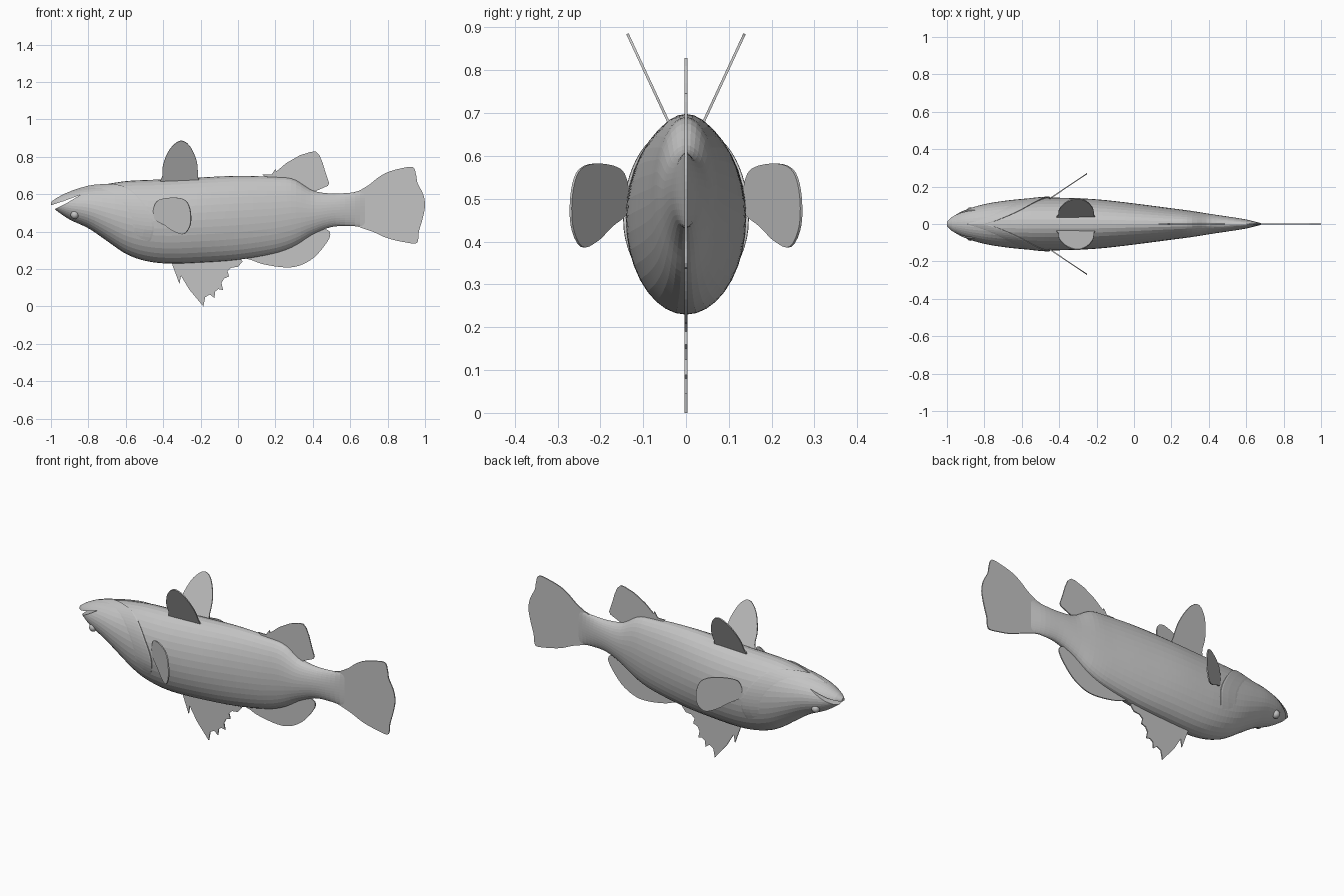
import bpy
import bmesh
import math
from mathutils import Vector

if "Cube" in bpy.data.objects:
    bpy.data.objects.remove(bpy.data.objects["Cube"], do_unlink=True)

grey = bpy.data.materials.new("plain grey")
grey.use_nodes = True
grey.diffuse_color = (0.55, 0.55, 0.55, 1)
grey.node_tree.nodes["Principled BSDF"].inputs["Base Color"].default_value = grey.diffuse_color

# Body stations: x, top height, bottom height, half width
STATIONS = [
    (-1.0, .558, .538, .012), (-.97, .58, .512, .04), (-.9, .614, .465, .076),
    (-.8, .64, .418, .106), (-.7, .655, .35, .123), (-.6, .67, .282, .134),
    (-.5, .676, .245, .14), (-.38, .68, .23, .14), (-.2, .69, .235, .132),
    (0, .698, .25, .11), (.2, .692, .285, .084), (.3, .68, .322, .071),
    (.4, .62, .385, .055), (.5, .604, .425, .04), (.6, .608, .43, .024),
    (.68, .615, .425, .004),
]
# Rear edge of the gill cover: angle around the body, x
GILL_EDGE = [(-40, -.48), (-5, -.45), (23, -.5), (55, -.6), (75, -.7), (90, -.79)]


def interpolate(rows, key):
    """Smooth interpolation of table rows by their first column."""
    key = min(max(key, rows[0][0]), rows[-1][0])
    i = next(k for k in range(len(rows) - 1) if key <= rows[k + 1][0])

    def slope(k, col):
        a, b = rows[max(k - 1, 0)], rows[min(k + 1, len(rows) - 1)]
        return (b[col] - a[col]) / (b[0] - a[0])

    a, b = rows[i], rows[i + 1]
    d = b[0] - a[0]
    t = (key - a[0]) / d
    s = t * t * (3 - 2 * t)
    return [a[c] + (b[c] - a[c]) * s
            + d * t * (1 - t) * ((1 - t) * slope(i, c) - t * slope(i + 1, c))
            for c in range(1, len(a))]


def skin(x, angle, offset=0):
    """Point on the body surface, pushed out by an offset."""
    top, bottom, half = interpolate(STATIONS, x)
    return Vector((x, (half + offset) * math.cos(angle),
                   (top + bottom) / 2 + ((top - bottom) / 2 + offset) * math.sin(angle)))


def make(name, bm):
    bmesh.ops.recalc_face_normals(bm, faces=bm.faces)
    mesh = bpy.data.meshes.new(name)
    bm.to_mesh(mesh)
    bm.free()
    mesh.materials.append(grey)
    obj = bpy.data.objects.new(name, mesh)
    bpy.context.collection.objects.link(obj)
    return obj


def loft(name, rings, closed):
    bm = bmesh.new()
    rows = [[bm.verts.new(p) for p in ring] for ring in rings]
    count = len(rows[0])
    for a, b in zip(rows, rows[1:]):
        for j in range(count if closed else count - 1):
            k = (j + 1) % count
            bm.faces.new((a[j], a[k], b[k], b[j]))
    if closed:
        bm.faces.new(rows[0])
        bm.faces.new(rows[-1])
    return make(name, bm)


def rounded(points):
    """Closed smooth outline through the points."""
    pts = [Vector(p) for p in points]
    n = len(pts)
    out = []
    for i in range(n):
        a, b, c, d = (pts[(i + k) % n] for k in (-1, 0, 1, 2))
        for t in (0, .25, .5, .75):
            out.append(b + (c - a) * t / 2 + (a * 2 - b * 5 + c * 4 - d) * t ** 2 / 2
                       + (b * 3 - a - c * 3 + d) * t ** 3 / 2)
    return out


def fin(name, outline, depth=lambda x, z: 0, thickness=.006):
    """Thin fin drawn in side profile, leaning by a depth rule."""
    bm = bmesh.new()
    bm.faces.new([bm.verts.new((x, depth(x, z), z)) for x, z in outline])
    obj = make(name, bm)
    solid = obj.modifiers.new("thickness", "SOLIDIFY")
    solid.thickness = thickness
    solid.offset = 0
    return obj


# Body
SIDES, RINGS = 36, 72
first, last = STATIONS[0][0], STATIONS[-1][0]
body = loft("body", [[skin(first + (last - first) * (i / RINGS) ** 1.15,
                           math.tau * j / SIDES) for j in range(SIDES)]
                     for i in range(RINGS + 1)], True)

# Open mouth, cut as a wedge through the snout
bm = bmesh.new()
wedge = [(-1.03, .532), (-.93, .564), (-.84, .598), (-.92, .55), (-.99, .515)]
sides = [[bm.verts.new((x, y, z)) for x, z in wedge] for y in (-.2, .2)]
for ring in sides:
    bm.faces.new(ring)
for j in range(len(wedge)):
    k = (j + 1) % len(wedge)
    bm.faces.new((sides[0][j], sides[0][k], sides[1][k], sides[1][j]))
cutter = make("mouth_cutter", bm)
cutter.hide_render = True
cutter.hide_set(True)
cut = body.modifiers.new("mouth", "BOOLEAN")
cut.operation = "DIFFERENCE"
cut.solver = "EXACT"
cut.object = cutter

# Vertical fins
fin("tail_fin", rounded([
    (.6, .59), (.65, .62), (.7, .65), (.75, .69), (.8, .718), (.87, .738), (.935, .745),
    (.953, .7), (.96, .66), (.99, .6), (1, .54), (.987, .47), (.967, .4), (.957, .34),
    (.9, .342), (.8, .365), (.72, .4), (.65, .424), (.6, .45)]))
fin("anal_fin", [
    (.12, .66), (.15, .69), (.13, .705), (.18, .705), (.2, .735), (.205, .722), (.26, .768),
    (.33, .808), (.39, .827), (.415, .828), (.435, .81), (.452, .77), (.47, .71),
    (.487, .66), (.48, .645), (.4, .61), (.3, .6)])
fin("spiny_dorsal_fin", [
    (-.36, .26), (-.35, .22), (-.313, .12), (-.305, .165), (-.26, .09), (-.185, 0),
    (-.175, .05), (-.15, .064), (-.126, .045), (-.122, .08), (-.105, .093), (-.08, .088),
    (-.088, .125), (-.075, .15), (-.048, .16), (-.056, .19), (-.035, .208), (0, .212),
    (.024, .24), (0, .28)])
fin("soft_dorsal_fin", rounded([
    (.04, .27), (.08, .246), (.14, .225), (.25, .209), (.33, .219), (.41, .265),
    (.48, .35), (.492, .395), (.46, .415), (.38, .42), (.2, .34)]))

pelvic = rounded([
    (-.4, .66), (-.404, .7), (-.4, .76), (-.365, .84), (-.31, .885), (-.26, .86),
    (-.222, .78), (-.215, .7), (-.225, .66)])
pectoral = rounded([
    (-.45, .475), (-.435, .56), (-.355, .582), (-.285, .57), (-.256, .52), (-.254, .44),
    (-.288, .388), (-.34, .4), (-.39, .433)])

# Paired fins, gill covers and eyes
for side, word in ((-1, "right"), (1, "left")):
    fin("pelvic_fin_" + word, pelvic, lambda x, z: side * (.046 + (z - .69) * .465))
    fin("pectoral_fin_" + word, pectoral, lambda x, z: side * (.136 + (x + .45) * .67))

    rings = []
    for i in range(25):
        degrees = -40 + i * 130 / 24
        edge = interpolate(GILL_EDGE, degrees)[0]
        fade = min(1, (degrees + 40) / 30)
        ring = []
        for back, lift in ((.14, -.003), (.1, .001), (.05, .004), (.01, .006), (0, .005), (0, -.004)):
            p = skin(edge - back, math.radians(degrees), (lift + .003) * fade - .003)
            ring.append((p.x, p.y * side, p.z))
        rings.append(ring)
    loft("gill_cover_" + word, rings, False)

    bm = bmesh.new()
    bmesh.ops.create_uvsphere(bm, u_segments=16, v_segments=10, radius=.022)
    bmesh.ops.translate(bm, verts=bm.verts, vec=(-.873, side * .068, .49))
    eye = make("eye_" + word, bm)
    eye.data.polygons.foreach_set("use_smooth", [True] * len(eye.data.polygons))
